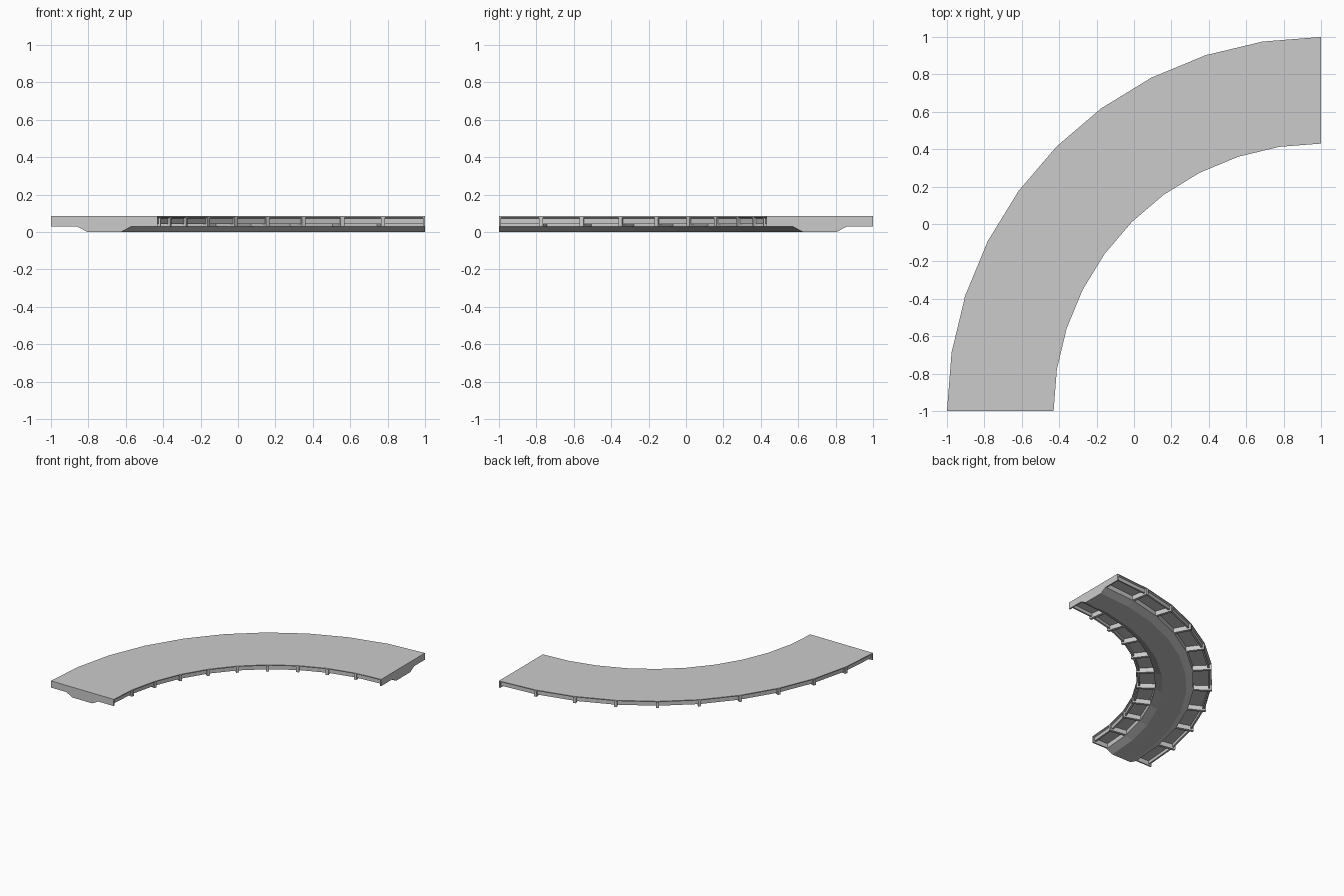
import bpy, bmesh, math
from mathutils import Vector

if "Cube" in bpy.data.objects:
    bpy.data.objects.remove(bpy.data.objects["Cube"])

CX, CY = 1.0, -1.0          # centre of the quarter bend
R_IN, R_OUT = 1.43, 2.0
R_MID = (R_IN + R_OUT) / 2
SEG = 10
TOP = 0.085


def finish(bm, name):
    bmesh.ops.recalc_face_normals(bm, faces=bm.faces)
    me = bpy.data.meshes.new(name)
    bm.to_mesh(me)
    bm.free()
    ob = bpy.data.objects.new(name, me)
    bpy.context.collection.objects.link(ob)
    return ob


def axes(i):
    """Radial and tangent directions at station i."""
    a = math.radians(90) * i / SEG
    return Vector((-math.cos(a), math.sin(a), 0)), Vector((math.sin(a), math.cos(a), 0))


def sweep(name, profile):
    """Sweep a closed (radius, z) profile along the faceted bend."""
    bm = bmesh.new()
    rings = []
    for i in range(SEG + 1):
        d, _ = axes(i)
        rings.append([bm.verts.new((CX + d.x * r, CY + d.y * r, z)) for r, z in profile])
    n = len(profile)
    for a, b in zip(rings, rings[1:]):
        for k in range(n):
            bm.faces.new((a[k], a[(k + 1) % n], b[(k + 1) % n], b[k]))
    bm.faces.new(rings[0])
    bm.faces.new(rings[-1])
    return finish(bm, name)


def rib(name, i, r0, r1, z0, z1, t):
    """Radial plate; the end plates stay inside the bend."""
    d, tan = axes(i)
    lo, hi = (0 if i == 0 else -t / 2), (0 if i == SEG else t / 2)
    bm = bmesh.new()
    rows = []
    for s in (lo, hi):
        rows.append([bm.verts.new(Vector((CX, CY, z)) + d * r + tan * s)
                     for r, z in ((r0, z0), (r1, z0), (r1, z1), (r0, z1))])
    a, b = rows
    bm.faces.new(a)
    bm.faces.new(b)
    for k in range(4):
        bm.faces.new((a[k], a[(k + 1) % 4], b[(k + 1) % 4], b[k]))
    return finish(bm, name)


# road deck with bevelled lower edge and hanging edge beams on both sides
half = (R_OUT - R_IN) / 2
side = [(half, TOP), (half, 0.078), (half - 0.012, 0.073), (half - 0.012, 0.043),
        (half - 0.026, 0.043), (half - 0.026, 0.068)]
sweep("deck", [(R_MID + o, z) for o, z in side] +
      [(R_MID - o, z) for o, z in reversed(side)])

# central box girder
girder = [(0.145, 0.07), (0.145, 0.03), (0.09, 0.0)]
sweep("girder", [(R_MID + o, z) for o, z in girder] +
      [(R_MID - o, z) for o, z in reversed(girder)])

# cantilever ribs either side of the girder
for i in range(SEG + 1):
    rib(f"outer_rib_{i}", i, R_MID + 0.14, R_OUT, 0.03, 0.077, 0.022)
    rib(f"inner_rib_{i}", i, R_IN, R_MID - 0.14, 0.03, 0.077, 0.022)
